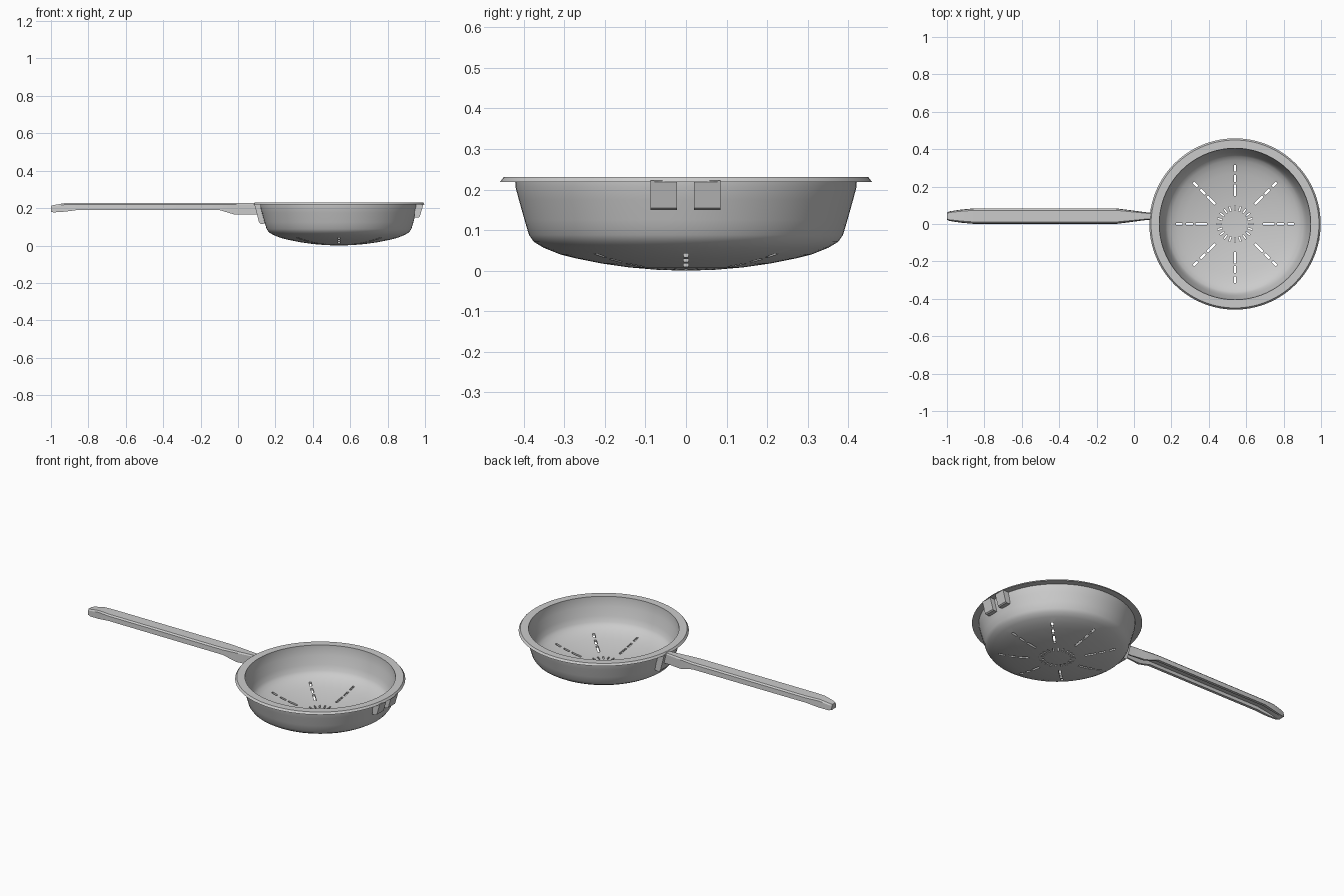
import bpy, bmesh, math
from mathutils import Matrix, Vector

if "Cube" in bpy.data.objects:
    bpy.data.objects.remove(bpy.data.objects["Cube"])

CX = 0.54       # bowl centre along x
HY = 0.042      # handle centre line in y


def finish(bm, name, angle=30):
    bmesh.ops.recalc_face_normals(bm, faces=bm.faces)
    me = bpy.data.meshes.new(name)
    bm.to_mesh(me)
    bm.free()
    ob = bpy.data.objects.new(name, me)
    bpy.context.collection.objects.link(ob)
    smooth(ob, angle)
    return ob


def smooth(ob, angle):
    bpy.ops.object.select_all(action='DESELECT')
    ob.select_set(True)
    bpy.context.view_layer.objects.active = ob
    bpy.ops.object.shade_smooth_by_angle(angle=math.radians(angle))


def lathe(name, profile, n):
    """Turn a profile (r, z) that starts and ends on the axis."""
    bm = bmesh.new()
    rings = []
    for r, z in profile:
        if r == 0:
            rings.append([bm.verts.new((CX, 0, z))] * n)
        else:
            rings.append([bm.verts.new((CX + r * math.cos(2 * math.pi * i / n),
                                        r * math.sin(2 * math.pi * i / n), z)) for i in range(n)])
    for a, b in zip(rings, rings[1:]):
        for i in range(n):
            j = (i + 1) % n
            bm.faces.new(list(dict.fromkeys((a[i], a[j], b[j], b[i]))))
    return finish(bm, name)


def extrude_profile(name, profile, y0, y1, side):
    """Extrude a radial profile (r, z) in y; side is +1 or -1 along x."""
    bm = bmesh.new()
    f = bm.faces.new([bm.verts.new((CX + side * r, y0, z)) for r, z in profile])
    ext = bmesh.ops.extrude_face_region(bm, geom=[f])['geom']
    verts = [v for v in ext if isinstance(v, bmesh.types.BMVert)]
    bmesh.ops.translate(bm, verts=verts, vec=(0, y1 - y0, 0))
    return finish(bm, name)


# bowl: outer skin, flared rim, inner skin
bowl = lathe("bowl", [
    (0, 0.0), (0.07, 0.002), (0.14, 0.008), (0.21, 0.018), (0.27, 0.030), (0.31, 0.040),
    (0.35, 0.056), (0.375, 0.071), (0.387, 0.088), (0.398, 0.125), (0.412, 0.175),
    (0.420, 0.205), (0.421, 0.219), (0.458, 0.219), (0.449, 0.231), (0.405, 0.231),
    (0.404, 0.205), (0.397, 0.175), (0.384, 0.125), (0.373, 0.095), (0.362, 0.080),
    (0.34, 0.066), (0.31, 0.053), (0.27, 0.042), (0.21, 0.030), (0.14, 0.020),
    (0.07, 0.014), (0, 0.012)], 72)

# drain slots: eight dashed rays and a ring of small slots
bm = bmesh.new()


def slot(angle, r0, r1, width):
    m = (Matrix.Translation((CX, 0, 0.02)) @ Matrix.Rotation(angle, 4, 'Z')
         @ Matrix.Translation(((r0 + r1) / 2, 0, 0))
         @ Matrix.Diagonal((r1 - r0, width, 0.16, 1)))
    bmesh.ops.create_cube(bm, size=1, matrix=m)


for k in range(8):
    for r0, r1 in ((0.15, 0.21), (0.225, 0.262), (0.282, 0.315)):
        slot(k * math.pi / 4, r0, r1, 0.013)
for k in range(20):
    slot(k * math.pi / 10, 0.072, 0.098, 0.008)
cutter = finish(bm, "slot_cutter")
cutter.hide_render = True
mod = bowl.modifiers.new("slots", 'BOOLEAN')
mod.operation = 'DIFFERENCE'
mod.solver = 'EXACT'
mod.object = cutter
bpy.context.view_layer.objects.active = bowl
bpy.ops.object.modifier_apply(modifier=mod.name)
bpy.data.objects.remove(cutter, do_unlink=True)
smooth(bowl, 30)

# pair of rest tabs under the far rim
tab = [(0.408, 0.222), (0.452, 0.222), (0.432, 0.155), (0.425, 0.150), (0.402, 0.150)]
extrude_profile("rest_tab_front", tab, -0.087, -0.022, 1)
extrude_profile("rest_tab_back", tab, 0.020, 0.085, 1)

# bracket under the near rim that carries the handle
bracket = [(0.410, 0.222), (0.453, 0.222), (0.428, 0.125), (0.418, 0.114), (0.392, 0.118)]
extrude_profile("handle_bracket", bracket, 0.005, 0.08, -1)

# handle: chamfered channel section, (x, half width, top z, bottom z, groove depth)
sections = [(-1.0, 0.020, 0.212, 0.180, 0.001), (-0.985, 0.026, 0.216, 0.177, 0.001),
            (-0.925, 0.035, 0.227, 0.181, 0.016), (-0.85, 0.042, 0.226, 0.191, 0.020),
            (-0.10, 0.042, 0.226, 0.190, 0.020), (-0.02, 0.032, 0.226, 0.166, 0.035),
            (0.07, 0.020, 0.226, 0.165, 0.035), (0.125, 0.018, 0.226, 0.165, 0.001)]
bm = bmesh.new()
loops = []
for x, w, zt, zb, g in sections:
    c, d, i = w * 0.25, 0.008, w * 0.6
    pts = [(-w, zb), (-w * 0.95, zt - d), (-w + c, zt), (w - c, zt), (w * 0.95, zt - d), (w, zb),
           (i, zb), (i, zb + g), (-i, zb + g), (-i, zb)]
    loops.append([bm.verts.new((x, HY + y, z)) for y, z in pts])
for a, b in zip(loops, loops[1:]):
    for k in range(len(a)):
        j = (k + 1) % len(a)
        bm.faces.new((a[k], a[j], b[j], b[k]))
bm.faces.new(loops[0])
bm.faces.new(loops[-1])
finish(bm, "handle", 20)
